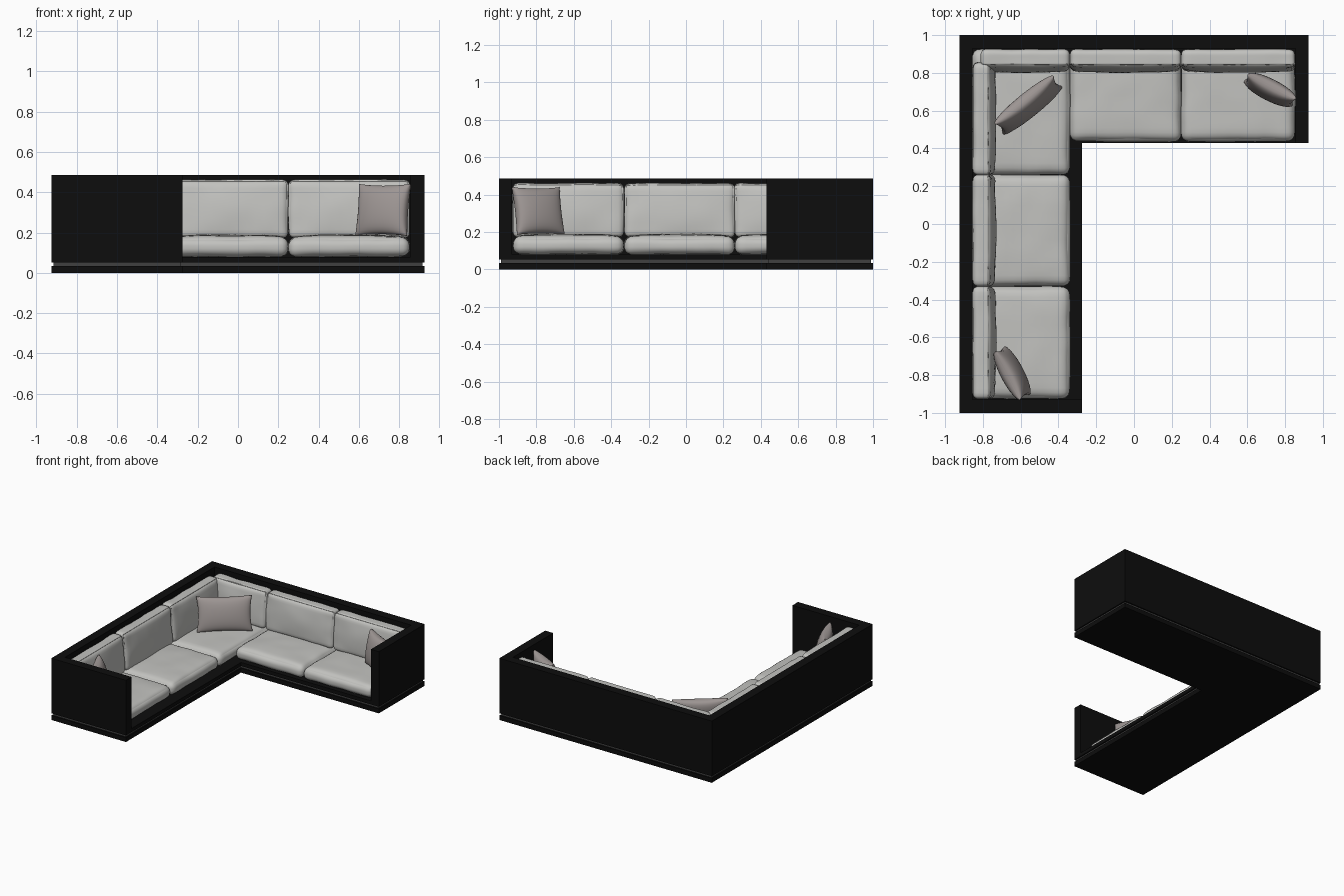
import bpy, bmesh, math
from mathutils import Vector, noise

cube = bpy.data.objects.get("Cube")
if cube:
    bpy.data.objects.remove(cube, do_unlink=True)


def material(name, rgb, rough=0.8):
    m = bpy.data.materials.new(name)
    m.use_nodes = True
    m.diffuse_color = (*rgb, 1)
    m.roughness = rough
    bsdf = m.node_tree.nodes["Principled BSDF"]
    bsdf.inputs["Base Color"].default_value = (*rgb, 1)
    bsdf.inputs["Roughness"].default_value = rough
    return m


BLACK = material("black frame", (0.004, 0.004, 0.004))
STRIP = material("dark grey strip", (0.05, 0.05, 0.05))
FABRIC = material("light grey fabric", (0.54, 0.54, 0.52))
TAUPE = material("taupe fabric", (0.34, 0.305, 0.295))


def finish(bm, name, mat, smooth=False):
    bmesh.ops.recalc_face_normals(bm, faces=bm.faces)
    mesh = bpy.data.meshes.new(name)
    bm.to_mesh(mesh)
    bm.free()
    mesh.materials.append(mat)
    for p in mesh.polygons:
        p.use_smooth = smooth
    obj = bpy.data.objects.new(name, mesh)
    bpy.context.collection.objects.link(obj)
    return obj


def slab(name, outline, z0, z1, mat):
    """Extrude a flat outline between two heights."""
    bm = bmesh.new()
    face = bm.faces.new([bm.verts.new((x, y, z0)) for x, y in outline])
    top = bmesh.ops.extrude_face_region(bm, geom=[face])["geom"]
    for v in top:
        if isinstance(v, bmesh.types.BMVert):
            v.co.z = z1
    return finish(bm, name, mat)


def unit_block(cuts):
    bm = bmesh.new()
    bmesh.ops.create_cube(bm, size=2)
    bmesh.ops.subdivide_edges(bm, edges=bm.edges[:], cuts=cuts, use_grid_fill=True)
    return bm


def cushion(name, size, radius, loc, turned, crown=0.0, belly=0.0, taper=0.0):
    """Rounded upholstered block; local front is -y."""
    half = Vector(size) / 2
    bm = unit_block(19)
    for v in bm.verts:
        u = Vector([math.sin(c * math.pi / 2) for c in v.co])
        p = Vector([a * b for a, b in zip(u, half)])
        core = Vector([max(-h + radius, min(h - radius, c)) for c, h in zip(p, half)])
        p = core + (p - core).normalized() * radius
        # crowned top, full front, sloping back rest
        if u.z > 0:
            p.z += crown * (1 - u.x ** 4) * (1 - u.y ** 4) * u.z
        if u.y < 0:
            p.y += taper * (u.z + 1) / 2 * -u.y
            p.y += belly * (1 - u.x ** 2) * (1 - u.z ** 2) * u.y
        # soft fabric creases
        p += u * 0.004 * noise.noise(Vector((p.x * 9, p.y * 9, p.z * 9)) + Vector(loc) * 5)
        v.co = p
    obj = finish(bm, name, FABRIC, True)
    obj.location = loc
    obj.rotation_euler.z = math.pi / 2 if turned else 0
    return obj


def pillow(name, width, height, thick, loc, yaw, lean):
    """Scatter pillow with thin seams and pointed corners; local front is -y."""
    bm = unit_block(15)
    for v in bm.verts:
        u = Vector([math.sin(c * math.pi / 2) for c in v.co])
        puff = ((1 - u.x ** 2) * (1 - u.z ** 2)) ** 0.4
        x = u.x * width / 2 * (1 - 0.07 * (1 - u.z ** 2) * u.x ** 2)
        z = u.z * height / 2 * (1 - 0.07 * (1 - u.x ** 2) * u.z ** 2)
        v.co = (x, u.y * (0.004 + thick / 2 * puff), z)
    obj = finish(bm, name, TAUPE, True)
    obj.location = loc
    obj.rotation_euler = (math.radians(-lean), 0, math.radians(yaw))
    return obj


# L-shaped base: plinth, recessed strip and platform
W, D, INNER_X, INNER_Y, WALL = 0.925, 1.0, -0.275, 0.43, 0.07


def ell(inset):
    i = inset
    return [(-W + i, -D + i), (INNER_X - i, -D + i), (INNER_X - i, INNER_Y + i),
            (W - i, INNER_Y + i), (W - i, D - i), (-W + i, D - i)]


slab("plinth", ell(0), 0, 0.035, BLACK)
slab("recessed_strip", ell(0.01), 0.035, 0.052, STRIP)
slab("platform", ell(0), 0.052, 0.08, BLACK)

# Continuous back and end walls
slab("outer_walls", [
    (INNER_X, -D), (-W, -D), (-W, D), (W, D), (W, INNER_Y), (W - WALL, INNER_Y),
    (W - WALL, D - WALL), (-W + WALL, D - WALL), (-W + WALL, -D + WALL),
    (INNER_X, -D + WALL)], 0.08, 0.485, BLACK)

# Side wing: three seats with back cushions
for n, (y0, y1) in enumerate([(-0.925, -0.33), (-0.33, 0.26), (0.26, 0.855)], 1):
    mid, seat_end = (y0 + y1) / 2, (0.925 if n == 3 else y1)
    cushion(f"side_seat_{n}", (seat_end - y0, 0.515, 0.095), 0.042,
            (-0.598, (y0 + seat_end) / 2, 0.1275), True, crown=0.014, belly=0.004)
    cushion(f"side_back_{n}", (y1 - y0, 0.12, 0.29), 0.03,
            (-0.793, mid, 0.315), True, belly=0.016, taper=0.03)

# Rear wing: two seats, and back cushions reaching into the corner
for n, (x0, x1) in enumerate([(-0.81, -0.34), (-0.34, 0.25), (0.25, 0.853)], 1):
    mid = (x0 + x1) / 2
    if n > 1:
        cushion(f"rear_seat_{n - 1}", (x1 - x0, 0.485, 0.095), 0.042,
                (mid, 0.682, 0.1275), False, crown=0.014, belly=0.004)
    cushion(f"rear_back_{n}", (x1 - x0, 0.12, 0.29), 0.03,
            (mid, 0.865, 0.317), False, belly=0.016, taper=0.03)

# Scatter pillows
pillow("corner_pillow", 0.40, 0.26, 0.10, (-0.56, 0.63, 0.31), 39, 16)
pillow("right_pillow", 0.285, 0.26, 0.10, (0.72, 0.71, 0.312), -27, 9)
pillow("front_pillow", 0.285, 0.26, 0.10, (-0.645, -0.79, 0.312), 118, 13)
